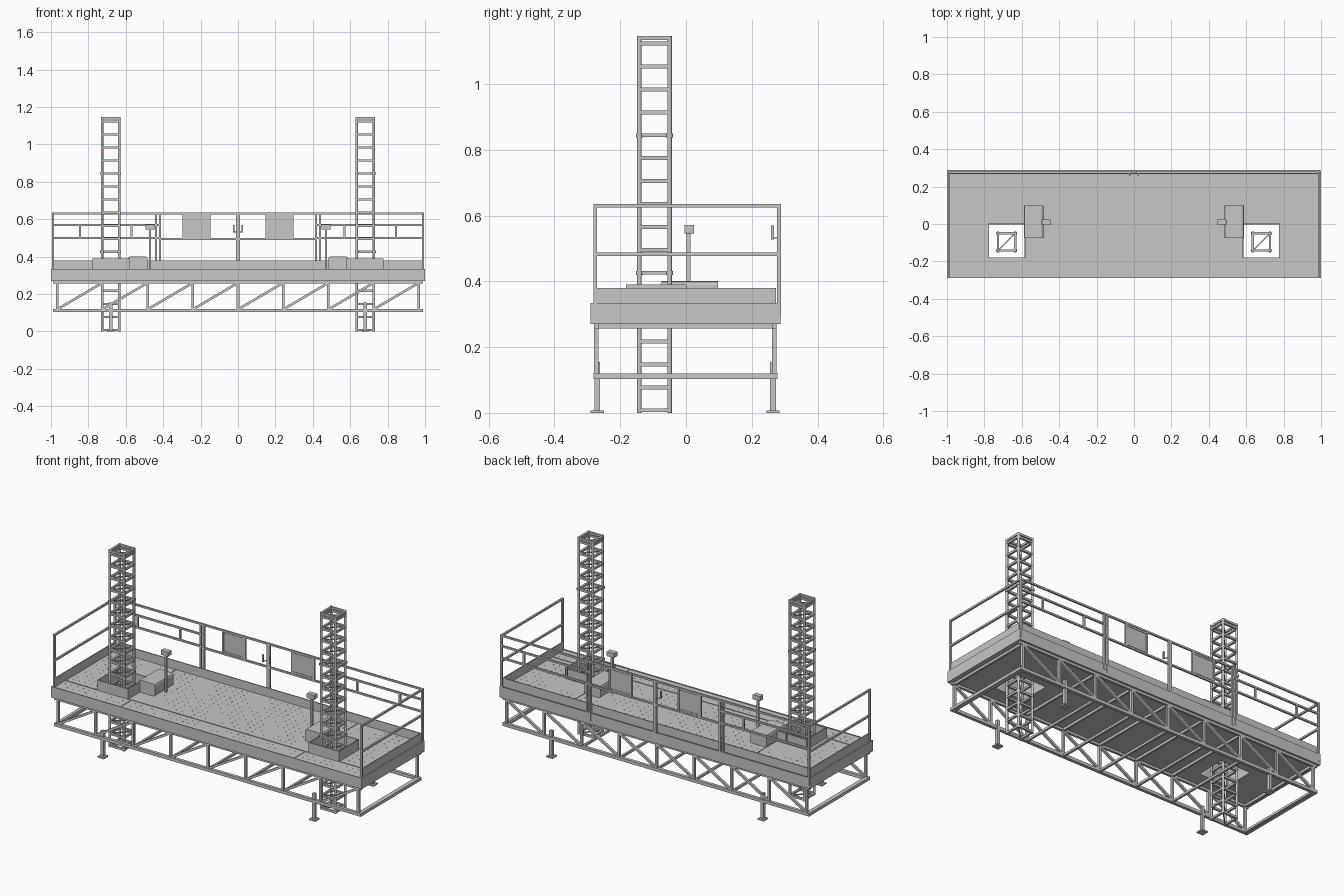
import bpy, bmesh, math
from mathutils import Vector, Matrix

if "Cube" in bpy.data.objects:
    bpy.data.objects.remove(bpy.data.objects["Cube"], do_unlink=True)

steel = bpy.data.materials.new("steel grey")
steel.use_nodes = True
GREY = (0.57, 0.57, 0.57, 1)
steel.diffuse_color = GREY
steel.node_tree.nodes["Principled BSDF"].inputs["Base Color"].default_value = GREY


class Part:
    """Collects simple solids into one named object."""
    def __init__(self, name):
        self.name, self.bm = name, bmesh.new()

    def box(self, x0, x1, y0, y1, z0, z1, bevel=0):
        mat = Matrix.Translation(((x0 + x1) / 2, (y0 + y1) / 2, (z0 + z1) / 2))
        mat = mat @ Matrix.Diagonal((abs(x1 - x0), abs(y1 - y0), abs(z1 - z0), 1))
        verts = bmesh.ops.create_cube(self.bm, size=1, matrix=mat)["verts"]
        if bevel:   # round the edges that run front to back
            edges = [e for e in {e for v in verts for e in v.link_edges}
                     if abs(e.verts[0].co.y - e.verts[1].co.y) > 1e-4]
            bmesh.ops.bevel(self.bm, geom=edges, offset=bevel, segments=2,
                            profile=0.5, affect='EDGES')

    def bar(self, a, b, w=0.01):
        a, b = Vector(a), Vector(b)
        d = b - a
        rot = d.to_track_quat('Z', 'Y').to_matrix().to_4x4()
        mat = Matrix.Translation((a + b) / 2) @ rot @ Matrix.Diagonal((w, w, d.length, 1))
        bmesh.ops.create_cube(self.bm, size=1, matrix=mat)

    def pipe(self, x, y, z0, z1, r, sides=10):
        bmesh.ops.create_cone(self.bm, cap_ends=True, segments=sides, radius1=r, radius2=r,
                              depth=z1 - z0, matrix=Matrix.Translation((x, y, (z0 + z1) / 2)))

    def done(self, smooth=False):
        mesh = bpy.data.meshes.new(self.name)
        bmesh.ops.recalc_face_normals(self.bm, faces=self.bm.faces)
        if smooth:
            for f in self.bm.faces:
                f.smooth = len(f.verts) == 4
            for e in self.bm.edges:
                e.smooth = e.calc_face_angle(0) < math.radians(40)
        self.bm.to_mesh(mesh)
        self.bm.free()
        mesh.materials.append(steel)
        ob = bpy.data.objects.new(self.name, mesh)
        bpy.context.scene.collection.objects.link(ob)


MX, MY = 0.681, -0.096            # mast centre
HX0, HX1, HY0, HY1 = 0.585, 0.775, -0.178, -0.003   # mast opening
FLOOR = 0.33
BACK = 0.283

# deck slab with two mast openings
deck = Part("deck")
xs = [-0.998, -HX1, -HX0, HX0, HX1, 0.998]
ys = [-0.287, HY0, HY1, 0.283]
grid = [[deck.bm.verts.new((x, y, 0.27)) for y in ys] for x in xs]
for i in range(5):
    for j in range(3):
        if not (i in (1, 3) and j == 1):
            deck.bm.faces.new((grid[i][j], grid[i + 1][j], grid[i + 1][j + 1], grid[i][j + 1]))
top = bmesh.ops.extrude_face_region(deck.bm, geom=list(deck.bm.faces))["geom"]
for v in top:
    if isinstance(v, bmesh.types.BMVert):
        v.co.z = FLOOR
deck.done()

# outer edge plates
edge = Part("deck_edge_plates")
edge.box(-1, 1, -0.29, -0.285, 0.27, 0.334)
edge.box(-1, 1, 0.282, 0.287, 0.27, 0.334)
for s in (-1, 1):
    edge.box(s * 0.995, s, -0.29, 0.287, 0.27, 0.334)
edge.done()

# toe boards on the back and both ends
toe = Part("toe_boards")
toe.box(-0.99, 0.99, 0.267, 0.273, FLOOR, 0.38)
for s in (-1, 1):
    toe.box(s * 0.985, s * 0.991, -0.275, 0.27, FLOOR, 0.38)
toe.done()

# floor panel joints
seams = Part("floor_joints")
for s in (-1, 1):
    seams.box(s * 0.583, s * 0.587, 0, 0.265, FLOOR, FLOOR + 0.003)
    seams.box(s * 0.558, s * 0.562, -0.284, -0.18, FLOOR, FLOOR + 0.003)
    seams.box(s * HX1, s * 0.985, -0.182, -0.178, FLOOR, FLOOR + 0.003)
seams.box(-HX0, HX0, -0.182, -0.178, FLOOR, FLOOR + 0.003)
seams.done()

# tread studs
tread = Part("floor_tread")
for i in range(-26, 27):
    for j in range(-7, 8):
        x, y = i * 0.037, j * 0.035
        if 0.46 < abs(x) < 0.8 and -0.2 < y < 0.12:
            continue
        a, b = (0.004, 0.0012) if (i + j) % 2 else (0.0012, 0.004)
        tread.box(x - a, x + a, y - b, y + b, FLOOR, FLOOR + 0.0008)
tread.done()

# truss frame below the deck, braced front and back
truss = Part("truss_frame")
TY = (-0.273, 0.269)
stations = [-0.967 + i * 0.24175 for i in range(9)]
for y in TY:
    truss.box(-0.988, 0.988, y - 0.009, y + 0.009, 0.103, 0.121)
    truss.box(-0.988, 0.988, y - 0.007, y + 0.007, 0.256, 0.27)
    for x in stations:
        truss.box(x - 0.007, x + 0.007, y - 0.007, y + 0.007, 0.12, 0.257)
    for a, b in zip(stations, stations[1:]):
        truss.bar((a, y, 0.118), (b, y, 0.26), 0.013)
for i, x in enumerate(stations):
    if i not in (1, 7):           # the masts pass here
        truss.box(x - 0.006, x + 0.006, TY[0], TY[1], 0.105, 0.118)
        truss.box(x - 0.006, x + 0.006, TY[0], TY[1], 0.256, 0.27)
for s in (-1, 1):
    truss.box(s * 0.97, s * 0.988, TY[0], TY[1], 0.1035, 0.1205)
truss.done()

# support legs with foot plates
legs = Part("support_legs")
for s in (-1, 1):
    for y in (-0.27, 0.265):
        x = s * MX
        legs.box(x - 0.02, x + 0.02, y - 0.02, y + 0.02, 0, 0.008)
        legs.box(x - 0.009, x + 0.009, y - 0.009, y + 0.009, 0.008, 0.155)
legs.done()

for s, side in ((-1, "right"), (1, "left")):
    cx = s * MX
    # lattice mast
    mast = Part(side + "_mast")
    h = 0.046
    for dx in (-h, h):
        for dy in (-h, h):
            mast.pipe(cx + dx, MY + dy, 0, 1.147, 0.007)
            for z in (0.426, 0.844):          # section couplings
                mast.pipe(cx + dx, MY + dy, z - 0.006, z + 0.006, 0.0105)
    levels = [0.008 + 0.0697 * i for i in range(17)] + [1.14]
    for z in levels:
        for d in (-h, h):
            mast.bar((cx - h, MY + d, z), (cx + h, MY + d, z), 0.012)
            mast.bar((cx + d, MY - h, z), (cx + d, MY + h, z), 0.012)
    for z in levels[:-1]:
        mast.bar((cx - h, MY - h, z), (cx + h, MY + h, z), 0.006)
    mast.done(smooth=True)

    # open collar around the mast
    collar = Part(side + "_mast_collar")
    x0, x1, t = s * (HX0 - 0.004), s * (HX1 + 0.004), 0.005
    collar.box(x0, x0 + s * t, HY0 - 0.005, HY1 + 0.005, FLOOR, 0.39)
    collar.box(x1, x1 - s * t, HY0 - 0.005, HY1 + 0.005, FLOOR, 0.39)
    collar.box(x0, x1, HY0 - 0.005, HY0, FLOOR, 0.39)
    collar.box(x0, x1, HY1, HY1 + 0.005, FLOOR, 0.39)
    collar.done()

    # drive housing beside the mast
    drive = Part(side + "_drive_housing")
    drive.box(s * 0.483, s * 0.588, -0.074, 0.098, FLOOR, 0.401, bevel=0.012)
    drive.done()

    # control post with box
    control = Part(side + "_control_post")
    px = s * 0.47
    control.box(px - 0.006, px + 0.006, 0.002, 0.014, FLOOR, 0.55)
    control.box(px - 0.024, px + 0.024, -0.005, 0.024, 0.545, 0.572, bevel=0.003)
    control.done()

    # end guard rail
    rail = Part(side + "_end_rail")
    rx = s * 0.99
    for y in (-0.276, BACK):
        rail.box(rx - 0.0055, rx + 0.0055, y - 0.0055, y + 0.0055, 0.29, 0.635)
    for z in (0.63, 0.482):
        rail.bar((rx, -0.276, z), (rx, BACK, z), 0.0105)
    rail.done()

    # outer back rail with short pickets
    back = Part(side + "_back_rail")
    for z in (0.63, 0.57, 0.50):
        back.bar((s * 0.99, BACK, z), (s * 0.42, BACK, z), 0.010)
    for x in (0.845, 0.57):
        back.bar((s * x, BACK, 0.50), (s * x, BACK, 0.57), 0.010)
    back.bar((s * 0.438, BACK, 0.30), (s * 0.438, BACK, 0.63), 0.011)
    back.done()

    # gate leaf with latch handle
    gate = Part(side + "_gate")
    for z in (0.63, 0.495):
        gate.bar((s * 0.42, BACK, z), (s * 0.004, BACK, z), 0.010)
    gate.bar((s * 0.418, BACK, 0.29), (s * 0.418, BACK, 0.635), 0.011)
    gate.bar((s * 0.005, BACK, FLOOR), (s * 0.005, BACK, 0.635), 0.0098)
    gate.box(s * 0.018, s * 0.026, 0.259, 0.267, 0.528, 0.57)
    gate.bar((s * 0.022, 0.263, 0.532), (s * 0.006, BACK, 0.532), 0.004)
    gate.done()

    # framed sign panel hung in the gate
    panel = Part(side + "_gate_panel")
    panel.box(s * 0.155, s * 0.29, BACK - 0.002, BACK + 0.002, 0.497, 0.628)
    for x in (0.153, 0.292):
        panel.bar((s * x, BACK, 0.495), (s * x, BACK, 0.63), 0.011)
    for z in (0.507, 0.618):
        panel.bar((s * 0.153, BACK, z), (s * 0.292, BACK, z), 0.009)
    panel.done()
